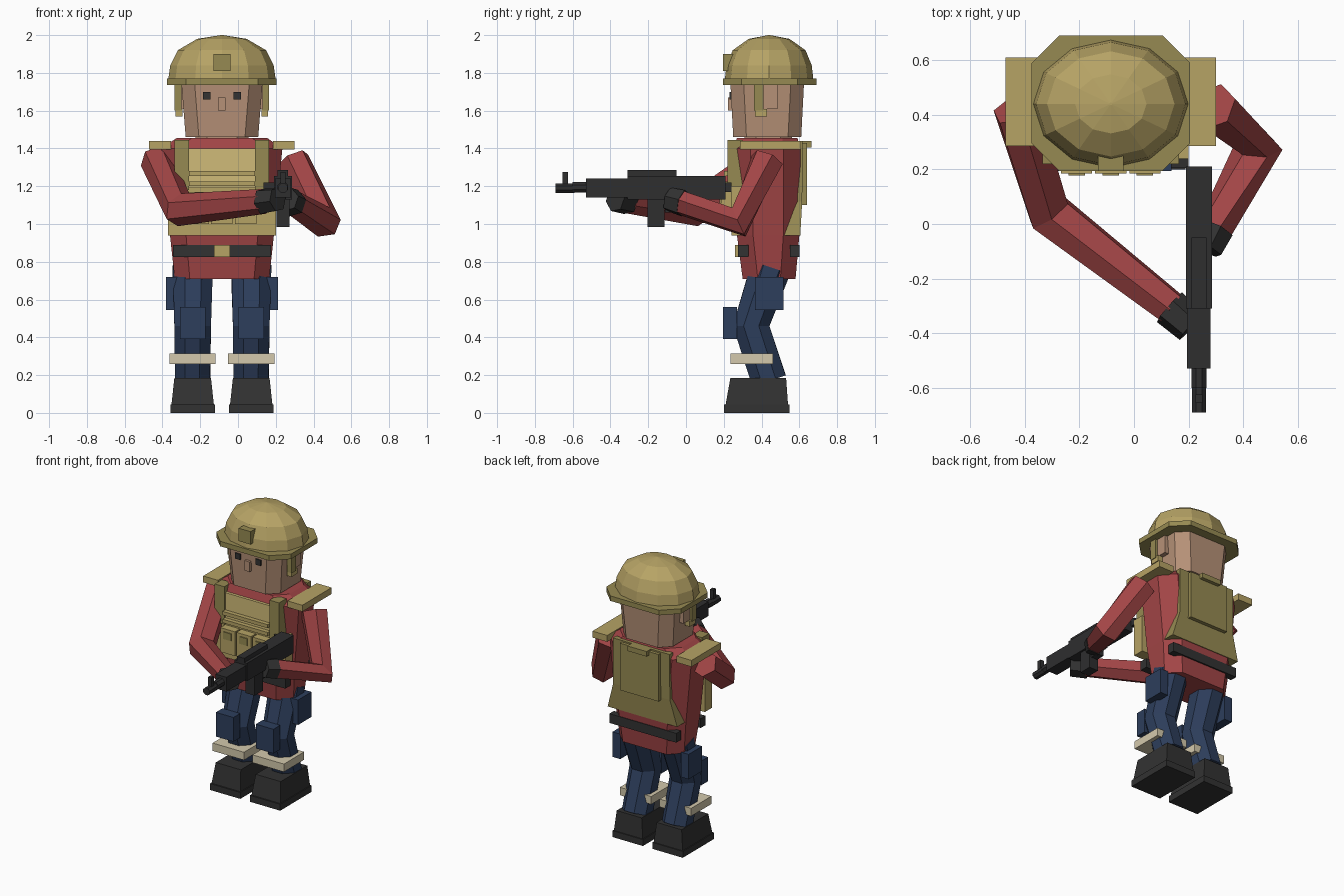
import bpy, bmesh, math
from mathutils import Vector

if "Cube" in bpy.data.objects:
    bpy.data.objects.remove(bpy.data.objects["Cube"], do_unlink=True)

CENTRE = -.085  # body mid-plane


def material(name, *rgb):
    mat = bpy.data.materials.new(name)
    mat.use_nodes = True
    colour = [(c / 255 / 12.92 if c < 11 else ((c / 255 + .055) / 1.055) ** 2.4) for c in rgb] + [1]
    mat.diffuse_color = colour
    mat.node_tree.nodes["Principled BSDF"].inputs["Base Color"].default_value = colour
    return mat


red = material("shirt red", 162, 69, 70)
navy = material("trouser navy", 45, 62, 92)
skin = material("skin", 182, 145, 119)
charcoal = material("charcoal", 50, 50, 50)
gunmetal = material("gunmetal", 46, 46, 47)
cream = material("strap cream", 212, 201, 172)
tan = material("light tan", 208, 187, 120)
khaki = material("khaki", 182, 163, 101)
olive = material("olive", 150, 138, 82)


def finish(name, mat, bm):
    bmesh.ops.recalc_face_normals(bm, faces=bm.faces)
    mesh = bpy.data.meshes.new(name)
    bm.to_mesh(mesh)
    bm.free()
    mesh.materials.append(mat)
    obj = bpy.data.objects.new(name, mesh)
    bpy.context.collection.objects.link(obj)
    return obj


def loft(name, mat, rings):
    """Skin a stack of equally long point rings and cap both ends."""
    bm = bmesh.new()
    loops = [[bm.verts.new(p) for p in ring] for ring in rings]
    n = len(loops[0])
    for a, b in zip(loops, loops[1:]):
        for i in range(n):
            j = (i + 1) % n
            bm.faces.new((a[i], a[j], b[j], b[i]))
    bm.faces.new(loops[0])
    bm.faces.new(loops[-1])
    return finish(name, mat, bm)


def octagon(z, half, y0, y1, cut, mid=CENTRE):
    """Chamfered rectangle at height z."""
    h, k = half, half - cut
    outline = [(-k, y0), (k, y0), (h, y0 + cut), (h, y1 - cut),
               (k, y1), (-k, y1), (-h, y1 - cut), (-h, y0 + cut)]
    return [(mid + x, y, z) for x, y in outline]


def rectangle(z, x0, x1, y0, y1):
    return [(x0, y0, z), (x1, y0, z), (x1, y1, z), (x0, y1, z)]


def box(name, mat, x, y, z):
    return loft(name, mat, [rectangle(h, *x, *y) for h in z])


def centred(name, mat, half, y, z):
    return box(name, mat, (CENTRE - half, CENTRE + half), y, z)


def pair(name, mat, near, far, y, z):
    """Box on each side of the body, given distances from the mid-plane."""
    for label, s in (("left_", 1), ("right_", -1)):
        box(label + name, mat, sorted((CENTRE + s * near, CENTRE + s * far)), y, z)


def limb(name, mat, points, radii, sides=6):
    """Faceted tube with mitred joints."""
    pts = [Vector(p) for p in points]
    rings = []
    for i, p in enumerate(pts):
        before = (p - pts[i - 1]).normalized() if i else Vector()
        after = (pts[i + 1] - p).normalized() if i + 1 < len(pts) else Vector()
        axis = (before + after).normalized()
        if i == 0:
            side = axis.orthogonal().normalized()
        side = (side - axis * side.dot(axis)).normalized()
        up = axis.cross(side)
        angles = [math.tau * (k + .5) / sides for k in range(sides)]
        rings.append([p + radii[i] * (side * math.cos(a) + up * math.sin(a)) for a in angles])
    return loft(name, mat, rings)


# Helmet: dome, brim, front mount and chin straps
def dome_ring(scale, z):
    return [(CENTRE + .285 * scale * math.cos(a), .44 + .235 * scale * math.sin(a), z)
            for a in (math.tau * k / 12 for k in range(12))]


loft("helmet_dome", khaki, [dome_ring(s, z) for s, z in
     ((1, 1.76), (.96, 1.84), (.82, 1.92), (.46, 1.98), (.02, 2))])
loft("helmet_brim", olive, [octagon(z, .29, .195, .69, .1) for z in (1.735, 1.77)])
centred("helmet_mount", olive, .046, (.195, .26), (1.81, 1.9))
pair("chin_strap", olive, .215, .25, (.36, .41), (1.6, 1.74))
pair("strap_end", khaki, .21, .245, (.365, .43), (1.57, 1.61))

# Head
loft("head", skin, [octagon(1.46, .192, .25, .61, .07), octagon(1.75, .215, .235, .625, .07)])
loft("neck", skin, [octagon(z, .14, .31, .56, .06) for z in (1.42, 1.47)])
pair("ear", skin, .19, .235, (.4, .485), (1.61, 1.74))
pair("eye", charcoal, .06, .1, (.229, .238), (1.66, 1.7))
centred("nose", skin, .02, (.222, .25), (1.6, 1.67))

# Shirt
loft("shirt", red, [
    octagon(.71, .25, .3, .58, .08), octagon(.94, .275, .27, .6, .085),
    octagon(1.2, .3, .26, .605, .09), octagon(1.4, .32, .25, .605, .09),
    octagon(1.455, .24, .27, .59, .08)])

# Belt
centred("belt_front", charcoal, .26, (.275, .33), (.825, .89))
centred("belt_back", charcoal, .26, (.55, .6), (.825, .89))
centred("belt_buckle", khaki, .043, (.26, .29), (.825, .89))

# Vest front
centred("vest_lower", khaki, .285, (.24, .32), (.94, 1.2))
centred("vest_chest", tan, .18, (.23, .29), (1.19, 1.4))
pair("vest_strap", olive, .175, .25, (.22, .3), (1.18, 1.445))
for z in (1.2, 1.255):
    centred("chest_band", khaki, .175, (.2, .24), (z, z + .025))
for offset in (-.125, 0, .125):
    x = CENTRE + offset
    box("magazine_pouch", khaki, (x - .057, x + .057), (.185, .25), (1, 1.17))
    box("pouch_flap", olive, (x - .03, x + .03), (.178, .19), (1.1, 1.15))
pair("shoulder_pad", khaki, .27, .385, (.285, .61), (1.395, 1.44))

# Vest back: flared at the waist, straight above
loft("vest_back", olive, [
    rectangle(.94, CENTRE - .27, CENTRE + .27, .51, .605),
    rectangle(1.12, CENTRE - .22, CENTRE + .22, .59, .615),
    rectangle(1.44, CENTRE - .22, CENTRE + .22, .58, .618)])
centred("back_plate", olive, .15, (.6, .64), (1.1, 1.43))
centred("back_handle", olive, .075, (.61, .665), (1.405, 1.44))

# Arms and gloves
limb("right_arm", red, [(-.43, .42, 1.34), (-.31, .04, 1.075), (.14, -.31, 1.12)], [.09, .09, .066])
limb("right_glove", charcoal, [(.13, -.305, 1.12), (.21, -.375, 1.13)], [.072, .066])
limb("left_arm", red, [(.29, .43, 1.34), (.455, .28, 1.01), (.295, -.02, 1.11)], [.09, .09, .068])
limb("left_glove", charcoal, [(.295, -.015, 1.11), (.26, -.09, 1.13)], [.074, .066])

# Legs, pads and boots
for label, s in (("left_", 1), ("right_", -1)):
    x = CENTRE + s * .155
    limb(label + "leg", navy, [(x, .45, .77), (x, .345, .46), (x, .44, .17)], [.115, .105, .1], 8)
    box(label + "knee_pad", navy, (x - .068, x + .068), (.195, .27), (.39, .56))
    box(label + "shin_strap", cream, (x - .122, x + .122), (.235, .46), (.26, .315))
    box(label + "sole", charcoal, (x - .118, x + .118), (.2, .547), (0, .045))
    loft(label + "boot", charcoal, [
        rectangle(.045, x - .112, x + .112, .21, .54),
        rectangle(.185, x - .097, x + .097, .235, .53)])
pair("thigh_pocket", navy, .235, .296, (.365, .515), (.545, .72))

# Rifle, pointing forward
BORE = .238


def gun_part(name, half, y, z):
    box("rifle_" + name, gunmetal, (BORE - half, BORE + half), y, z)


gun_part("receiver", .048, (-.31, .21), (1.13, 1.255))
gun_part("top_cover", .028, (-.31, -.05), (1.25, 1.285))
gun_part("handguard", .043, (-.53, -.31), (1.14, 1.24))
gun_part("magazine", .035, (-.205, -.115), (.985, 1.14))
gun_part("grip", .025, (-.11, -.05), (1.06, 1.14))
gun_part("front_sight", .013, (-.655, -.625), (1.2, 1.275))
limb("rifle_barrel", gunmetal, [(BORE, -.52, 1.195), (BORE, -.6, 1.195)], [.03, .03], 8)
limb("rifle_muzzle", gunmetal, [(BORE, -.59, 1.19), (BORE, -.69, 1.19)], [.027, .027], 8)
box("sling_mount", gunmetal, (.135, .2), (.205, .24), (1.17, 1.22))
